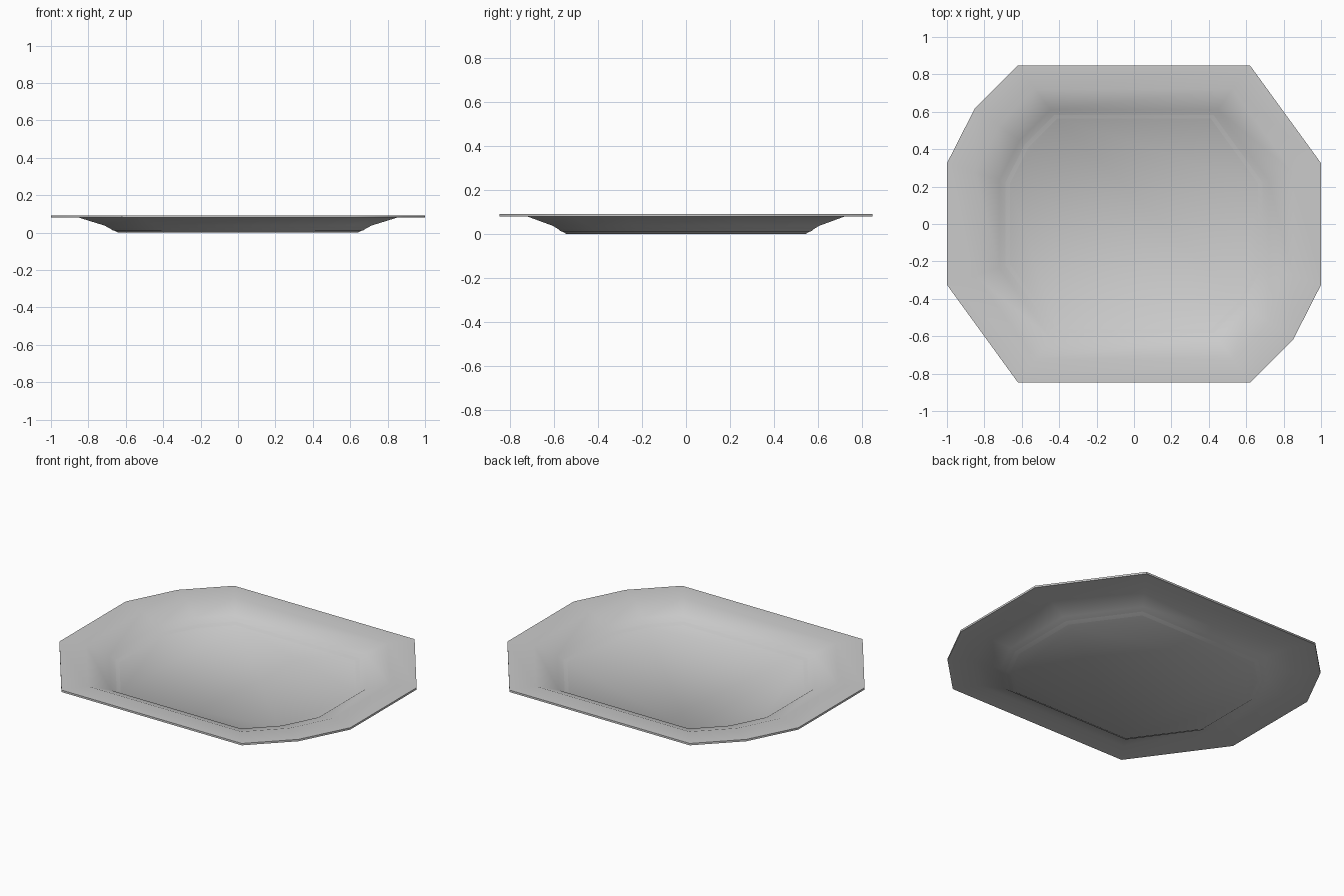
import bpy, bmesh, math

if "Cube" in bpy.data.objects:
    bpy.data.objects.remove(bpy.data.objects["Cube"])

# Rim outline: half of it, the other half is the same turned by 180 degrees
half = [(1, -0.325), (1, 0.325), (0.62, 0.848), (-0.62, 0.848), (-0.85, 0.62)]
outline = half + [(-x, -y) for x, y in half]

# Cross-section as (scale of outline, height): underside outwards, then top inwards
profile = [(0.64, 0), (0.715, 0.038), (0.85, 0.08), (1, 0.08),
           (1, 0.092), (0.85, 0.092), (0.72, 0.047), (0.67, 0.012)]

bm = bmesh.new()
rings = [[bm.verts.new((x * s, y * s, z)) for x, y in outline] for s, z in profile]
n = len(outline)

# Walls between rings
for a, b in zip(rings, rings[1:]):
    for i in range(n):
        j = (i + 1) % n
        bm.faces.new((a[i], a[j], b[j], b[i]))

# Base and floor of the plate
bm.faces.new(rings[0])
bm.faces.new(rings[-1])
bmesh.ops.recalc_face_normals(bm, faces=bm.faces)

mesh = bpy.data.meshes.new("plate")
bm.to_mesh(mesh)
bm.free()
plate = bpy.data.objects.new("plate", mesh)
bpy.context.collection.objects.link(plate)

# Soft well, crisp rim edge
bpy.context.view_layer.objects.active = plate
plate.select_set(True)
bpy.ops.object.shade_smooth_by_angle(angle=math.radians(50))
